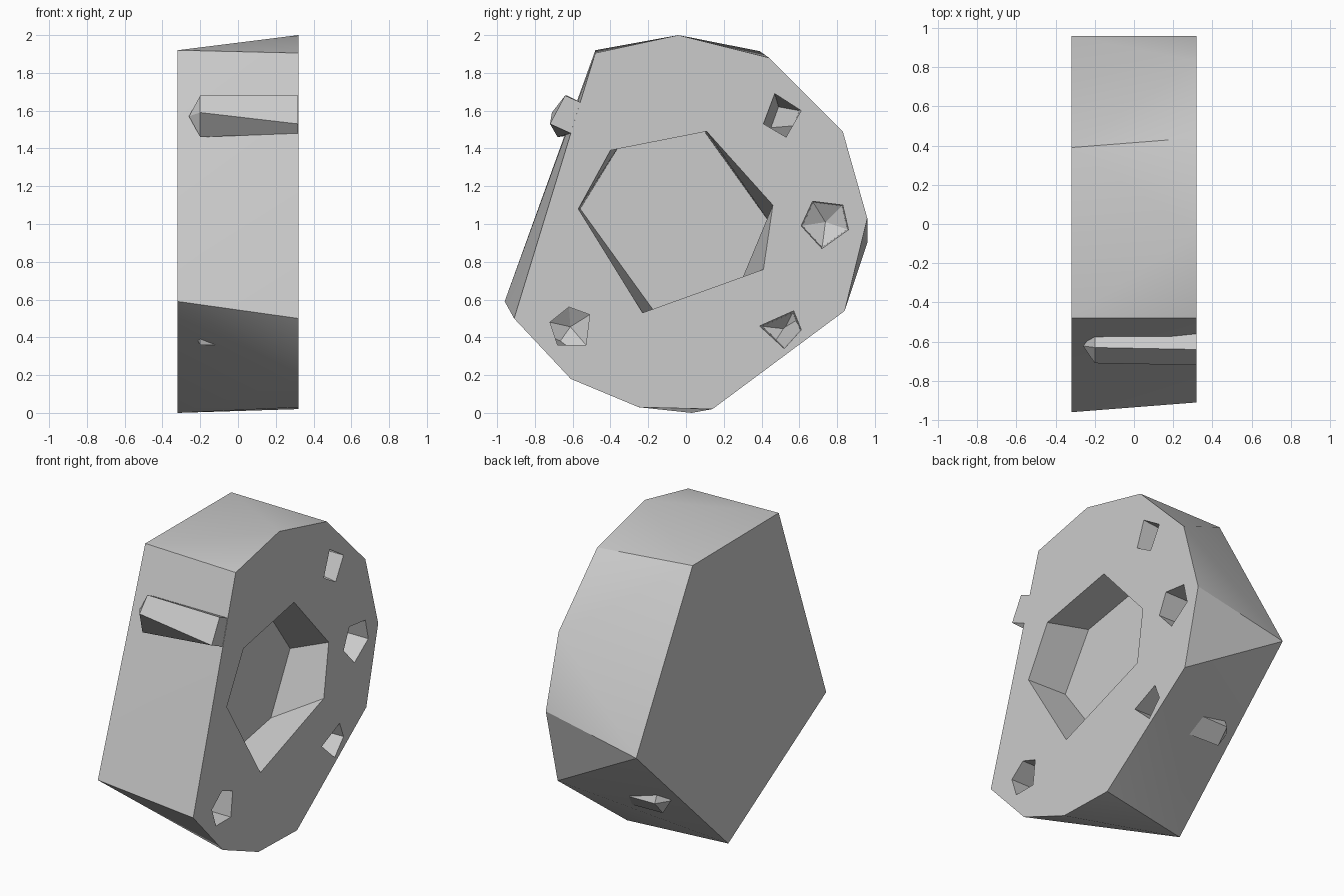
import bpy, bmesh, math
from mathutils import Vector

cube = bpy.data.objects.get("Cube")
if cube:
    bpy.data.objects.remove(cube)

HALF = 0.32      # half of the wheel width
PIT_FLOOR = -0.2
PIT_TIP = -0.26

grey = bpy.data.materials.new("plain_grey")
grey.use_nodes = True
colour = (0.6, 0.6, 0.6, 1)
grey.diffuse_color = colour
grey.node_tree.nodes["Principled BSDF"].inputs["Base Color"].default_value = colour


def ring(bm, outline, x):
    """Add the vertices of a (y, z) outline at a given x."""
    return [bm.verts.new((x, y, z)) for y, z in outline]


def skin(bm, a, b):
    """Join two rings with quads."""
    n = len(a)
    for i in range(n):
        j = (i + 1) % n
        bm.faces.new((a[i], a[j], b[j], b[i]))


def close(bm, loop, tip_x=None):
    """Close a ring with a flat face, or with a fan to a point."""
    if tip_x is None:
        bm.faces.new(loop)
        return
    mid = sum((v.co for v in loop), Vector()) / len(loop)
    tip = bm.verts.new((tip_x, mid.y, mid.z))
    for i, v in enumerate(loop):
        bm.faces.new((v, loop[(i + 1) % len(loop)], tip))


def shrink(outline, f):
    cy = sum(p[0] for p in outline) / len(outline)
    cz = sum(p[1] for p in outline) / len(outline)
    return [(cy + (y - cy) * f, cz + (z - cz) * f) for y, z in outline]


def finish(bm, name):
    bmesh.ops.recalc_face_normals(bm, faces=bm.faces)
    mesh = bpy.data.meshes.new(name)
    bm.to_mesh(mesh)
    bm.free()
    mesh.materials.append(grey)
    obj = bpy.data.objects.new(name, mesh)
    bpy.context.collection.objects.link(obj)
    bpy.ops.object.select_all(action='DESELECT')
    obj.select_set(True)
    bpy.context.view_layer.objects.active = obj
    bpy.ops.object.shade_smooth_by_angle(angle=math.radians(30))


# Wheel body: ten-sided outer face tapering to a five-sided inner face
outer = [(-0.48, 1.905), (-0.04, 2.0), (0.44, 1.88), (0.83, 1.49), (0.96, 1.03),
         (0.84, 0.54), (0.14, 0.02), (-0.25, 0.03), (-0.61, 0.18), (-0.91, 0.5)]
inner = [(-0.48, 1.92), (0.39, 1.915), (0.96, 0.9), (0.03, 0), (-0.96, 0.59)]
bm = bmesh.new()
ring(bm, inner, -HALF)
rim = ring(bm, outer, HALF)
bmesh.ops.convex_hull(bm, input=bm.verts)
caps = [f for f in bm.faces if all(v.co.x > HALF - 0.001 for v in f.verts)]
bmesh.ops.delete(bm, geom=caps, context='FACES')
edges = [e for e in bm.edges if e.is_boundary]

# Hub recess and bolt pits: opening, floor outline, floor depth, tip depth
hub = [(-0.4, 1.39), (0.11, 1.49), (0.46, 1.1), (0.41, 0.76), (-0.23, 0.53), (-0.57, 1.08)]
hub_floor = [(-0.35, 1.42), (0.09, 1.5), (0.455, 0.99), (0.26, 0.62), (-0.17, 0.54), (-0.56, 1.08)]
top_pit = [(0.47, 1.69), (0.61, 1.6), (0.53, 1.46), (0.41, 1.53)]
top_floor = [(0.49, 1.62), (0.6, 1.6), (0.57, 1.52), (0.45, 1.51)]
back_pit = [(0.67, 1.12), (0.83, 1.1), (0.86, 0.97), (0.72, 0.87), (0.61, 0.99)]
low_pit = [(0.39, 0.46), (0.57, 0.54), (0.61, 0.44), (0.52, 0.34)]
front_pit = [(-0.62, 0.56), (-0.51, 0.52), (-0.53, 0.36), (-0.68, 0.36), (-0.72, 0.48)]
pits = [(hub, hub_floor, 0.05, None),
        (top_pit, top_floor, PIT_FLOOR, None),
        (back_pit, shrink(back_pit, 0.95), PIT_FLOOR, PIT_TIP),
        (low_pit, shrink(low_pit, 0.9), PIT_FLOOR, PIT_TIP),
        (front_pit, front_pit, PIT_FLOOR, PIT_TIP)]
for opening, floor, depth, tip in pits:
    a, b = ring(bm, opening, HALF), ring(bm, floor, depth)
    skin(bm, a, b)
    close(bm, b, tip)
    edges += [bm.edges.get((a[i - 1], a[i])) for i in range(len(a))]

# Outer face filled around the openings
bmesh.ops.triangle_fill(bm, edges=edges, use_beauty=True, normal=(1, 0, 0))
finish(bm, "wheel_body")

# Bolt sleeve standing out of the front wall
bm = bmesh.new()
a = ring(bm, [(-0.64, 1.68), (-0.72, 1.53), (-0.61, 1.48), (-0.53, 1.55), (-0.55, 1.64)], HALF - 0.002)
b = ring(bm, [(-0.63, 1.68), (-0.71, 1.59), (-0.68, 1.46), (-0.54, 1.48), (-0.55, 1.64)], PIT_FLOOR)
skin(bm, a, b)
close(bm, a)
close(bm, b, PIT_TIP)
finish(bm, "bolt_sleeve")
